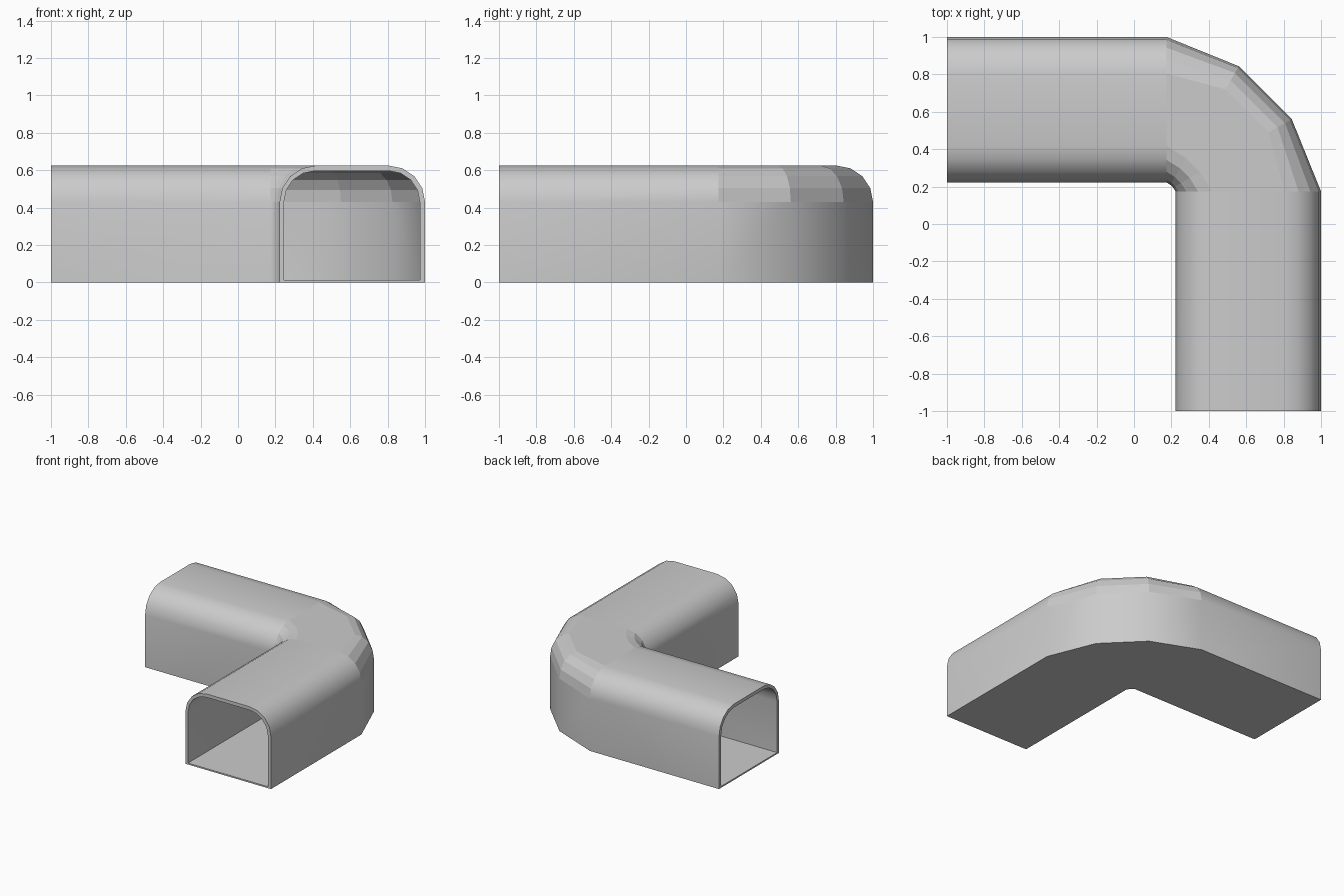
import bpy, bmesh
from math import sin, cos, pi, radians

if "Cube" in bpy.data.objects:
    bpy.data.objects.remove(bpy.data.objects["Cube"])

C = 0.174             # bend pivot in x and y
R_IN, R_OUT = 0.048, 0.826
TOP, SPRING = 0.625, 0.43


def profile(wall, floor):
    """Rounded-top cross-section as (radius from pivot, z)."""
    rad = TOP - SPRING - wall
    lo, hi = R_IN + wall * 0.85, R_OUT - wall
    pts = [(lo, floor)]
    pts += [(lo + rad * (1 - cos(k * pi / 8)), SPRING + rad * sin(k * pi / 8)) for k in range(5)]
    pts += [(hi - rad * (1 - cos(k * pi / 8)), SPRING + rad * sin(k * pi / 8)) for k in range(4, -1, -1)]
    return pts + [(hi, floor)]


def squeeze(r):
    """The middle sections of the bend are pulled slightly inward."""
    if r > 0.63:
        return 0.63 + (r - 0.63) * 0.73
    return r * 0.85 if r < 0.26 else r


def bend(deg):
    def place(r):
        if deg in (30, 60):
            r = squeeze(r)
        return C + r * cos(radians(deg)), C + r * sin(radians(deg))
    return place


# Stations: left mouth, bend, front mouth
stations = [lambda r: (-1, C + r), bend(90), bend(60), bend(30), bend(0), lambda r: (C + r, -1)]

bm = bmesh.new()


def skin(pts):
    rings = [[bm.verts.new((*place(r), z)) for r, z in pts] for place in stations]
    n = len(pts)
    for a, b in zip(rings, rings[1:]):
        for i in range(n):
            j = (i + 1) % n
            bm.faces.new((a[i], a[j], b[j], b[i]))
    return rings


# Outer shell, inner lining, and rims joining them at both mouths
outer = skin(profile(0.0, 0.0))
inner = skin(profile(0.028, 0.012))
for end in (0, -1):
    o, q = outer[end], inner[end]
    for i in range(len(o)):
        j = (i + 1) % len(o)
        bm.faces.new((o[i], o[j], q[j], q[i]))
bmesh.ops.recalc_face_normals(bm, faces=bm.faces)

mesh = bpy.data.meshes.new("corner_duct")
bm.to_mesh(mesh)
bm.free()
duct = bpy.data.objects.new("corner_duct", mesh)
bpy.context.collection.objects.link(duct)
bpy.context.view_layer.objects.active = duct
duct.select_set(True)
bpy.ops.object.shade_smooth_by_angle(angle=radians(35))
# Bend roof stays faceted
for p in mesh.polygons:
    if p.center.x > C and p.center.y > C and p.center.z > SPRING:
        p.use_smooth = False
